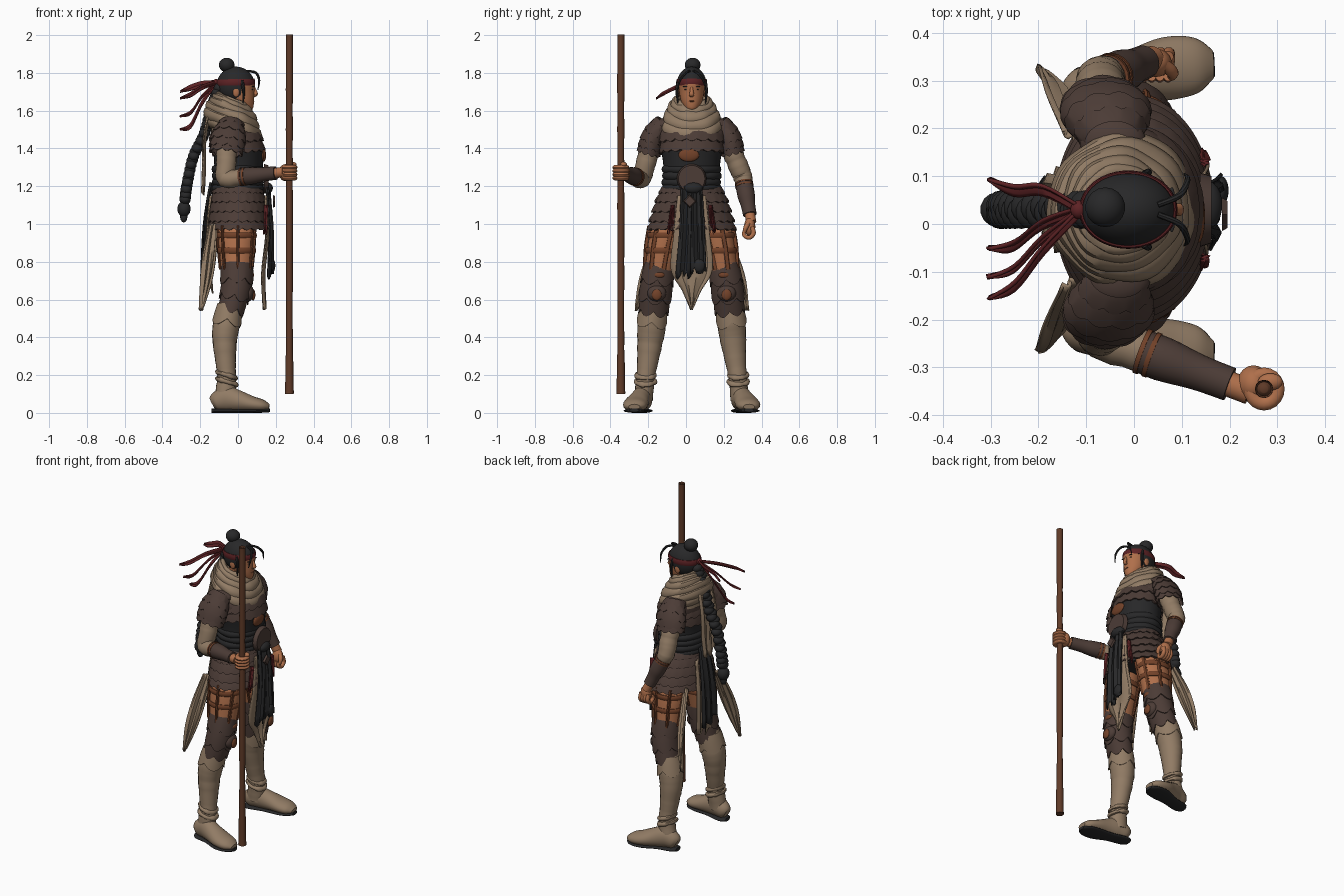
import bpy, bmesh, math, random
from mathutils import Vector as V, Matrix

if "Cube" in bpy.data.objects:
    bpy.data.objects.remove(bpy.data.objects["Cube"])
random.seed(4)
C = 0.03  # sideways middle of the body


def material(name, r, g, b):
    m = bpy.data.materials.new(name)
    m.diffuse_color = (r, g, b, 1)
    m.use_nodes = True
    m.node_tree.nodes["Principled BSDF"].inputs["Base Color"].default_value = m.diffuse_color
    return m


ARMOUR = material("dark brown armour", .072, .045, .037)
CLOTH = material("beige cloth", .285, .2, .13)
BLACK = material("charcoal", .021, .021, .022)
SKIN = material("skin", .43, .16, .07)
LEATHER = material("tan leather", .17, .054, .022)
RED = material("dark red", .11, .016, .018)
WOOD = material("staff wood", .115, .043, .021)


def finish(name, bm, mat):
    bmesh.ops.recalc_face_normals(bm, faces=bm.faces)
    me = bpy.data.meshes.new(name)
    bm.to_mesh(me)
    bm.free()
    me.materials.append(mat)
    ob = bpy.data.objects.new(name, me)
    bpy.context.collection.objects.link(ob)
    return ob


def spline(pts, k=5):
    """Catmull-Rom through tuples of any length."""
    P = [pts[0]] + list(pts) + [pts[-1]]
    out = []
    for i in range(1, len(P) - 2):
        for j in range(k):
            t = j / k
            out.append(tuple(.5 * (2*b + (c-a)*t + (2*a-5*b+4*c-d)*t*t + (3*b-a-3*c+d)*t**3)
                             for a, b, c, d in zip(*P[i-1:i+3])))
    return out + [tuple(pts[-1])]


def frame(P, i, ref, flat=False):
    t = V(P[min(i+1, len(P)-1)][:3]) - V(P[max(i-1, 0)][:3])
    t = V((0, 0, 1)) if flat else t.normalized()
    u = V(ref)
    u = (u - t * u.dot(t)).normalized()
    return t, u, t.cross(u)


def bridge(bm, rings, closed=False):
    n = len(rings[0])
    for i in range(len(rings) - (not closed)):
        a, b = rings[i], rings[(i+1) % len(rings)]
        for j in range(n):
            bm.faces.new((a[j], a[(j+1) % n], b[(j+1) % n], b[j]))


def tube(name, pts, mat, ref=(1, 0, 0), n=20, k=5, flat=False, wob=0):
    """Capped loft; points are x, y, z, radius along ref, radius across."""
    P = spline([p if len(p) == 5 else p + (p[3],) for p in pts], k)
    bm, rings = bmesh.new(), []
    for i, p in enumerate(P):
        _, u, v = frame(P, i, ref, flat)
        f = 1 + wob * random.uniform(-1, 1)
        rings.append([bm.verts.new(V(p[:3]) + u*p[3]*f*math.cos(a) + v*p[4]*f*math.sin(a))
                      for a in (j*math.tau/n for j in range(n))])
    bridge(bm, rings)
    bm.faces.new(rings[0])
    bm.faces.new(rings[-1])
    return finish(name, bm, mat)


def lames(name, pts, count, mat=ARMOUR, scallops=14, depth=.014, ref=(1, 0, 0)):
    """Overlapping flared rows with scalloped lower edges."""
    P = spline([p if len(p) == 5 else p + (p[3],) for p in pts], 24)
    bm, n, last = bmesh.new(), 84, len(P) - 1
    for i in range(count):
        rings = []
        for t, f, s in ((i, .95, 0), (i+.5, 1.02, 0), (i+1, 1.06, 1), (i+.98, .98, 1)):
            q = min(last, round(t / count * last))
            p = P[q]
            d, u, v = frame(P, q, ref)
            rings.append([bm.verts.new(V(p[:3]) + (u*p[3]*math.cos(a) + v*p[4]*math.sin(a))*f
                          + d*s*depth*abs(math.sin(a*scallops/2 + i*math.pi/2)))
                          for a in (j*math.tau/n for j in range(n))])
        bridge(bm, rings)
    return finish(name, bm, mat)


def hoop(name, c, rx, ry, r, mat, rz=None, tilt=0, wob=0, n=48):
    """Closed band around a part; tilt drops the +x side."""
    bm, rings, ph = bmesh.new(), [], random.uniform(0, 6)
    for i in range(n):
        a = i*math.tau/n
        w = 1 + wob*(math.sin(3*a+ph) + .6*math.sin(7*a+2*ph))
        ring = []
        for j in range(10):
            b = j*math.tau/10
            e = r*w*math.cos(b)
            x, y = (rx+e)*math.cos(a), (ry+e)*math.sin(a)
            ring.append(bm.verts.new((c[0]+x, c[1]+y, c[2] + (rz or r)*w*math.sin(b) - tilt*x)))
        rings.append(ring)
    bridge(bm, rings, True)
    return finish(name, bm, mat)


def blobs(name, items, mat, seg=18):
    bm = bmesh.new()
    for x, y, z, a, b, c in items:
        bmesh.ops.create_uvsphere(bm, u_segments=seg, v_segments=seg//2+2, radius=1,
                                  matrix=Matrix.Translation((x, y, z)) @ Matrix.Diagonal((a, b, c, 1)))
    return finish(name, bm, mat)


def ribbon(name, pts, mat, d=(0, 1, 0), fold=.008, jag=.03, m=8):
    """Hanging cloth strip; points are x, y, z, width along d."""
    P = spline(pts, 5)
    bm, rows, d = bmesh.new(), [], V(d).normalized()
    for i, p in enumerate(P):
        t = frame(P, i, (1, .1, 0))[0]
        nor = d.cross(t)
        rows.append([bm.verts.new(V(p[:3]) + d*p[3]*(j/m-.5) + nor*fold*math.sin(j*1.9+i*.1)
                     + (t*random.uniform(-jag, jag) if i == len(P)-1 else V())) for j in range(m+1)])
    for a, b in zip(rows, rows[1:]):
        for j in range(m):
            bm.faces.new((a[j], a[j+1], b[j+1], b[j]))
    ob = finish(name, bm, mat)
    s = ob.modifiers.new("thickness", "SOLIDIFY")
    s.thickness, s.offset = .007, 0
    return ob


# legs, boots and knee guards
for s, side in ((-1, "right"), (1, "left")):
    Y = lambda off: C + s*off
    tube(side+"_thigh", [(0, Y(.1), 1.06, .09, .07), (-.005, Y(.138), .94, .1, .085),
                         (-.005, Y(.163), .8, .088, .08), (-.01, Y(.185), .66, .075, .07)], SKIN)
    for z, o, r in ((.94, .14, .1), (.86, .155, .096)):
        hoop(side+"_thigh_strap", (-.007, Y(o), z), r, r-.011, .007, LEATHER, .016)
    for i in range(7):
        a = i*math.tau/7 + .3
        tube(side+"_thigh_vertical_strap", [(-.008+r*math.cos(a), Y(o)+(r-.01)*math.sin(a), z, .008, .013)
             for z, o, r in ((.99, .13, .102), (.88, .152, .098), (.76, .17, .086))], LEATHER, n=8, k=3)
    lames(side+"_knee_guard", [(-.005, Y(.17), .79, .086, .08), (-.01, Y(.188), .66, .08, .085),
                               (-.035, Y(.2), .55, .066, .076)], 3, scallops=6, depth=.03)
    blobs(side+"_knee_boss", [(.055, Y(.185), .635, .03, .05, .045)], ARMOUR)
    blobs(side+"_knee_patch", [(.08, Y(.185), .625, .012, .026, .03), (.07, Y(.172), .73, .016, .03, .018)], LEATHER)
    tube(side+"_boot_shaft", [(-.03, Y(.198), .6, .06), (-.055, Y(.208), .5, .07, .073),
                              (-.07, Y(.218), .4, .066, .07), (-.066, Y(.232), .28, .054, .056),
                              (-.06, Y(.245), .18, .05, .049), (-.07, Y(.255), .07, .058, .05)], CLOTH, k=6, wob=.025)
    lames(side+"_boot_cuff", [(-.045, Y(.2), .57, .068, .074), (-.057, Y(.21), .49, .073, .076)],
          1, CLOTH, 4, .035)
    for z, r in ((.2, .054), (.165, .057)):
        hoop(side+"_ankle_fold", (-.06, Y(.245), z), r-.008, r-.008, .013, CLOTH, tilt=.3, wob=.15)
    tube(side+"_foot", [(-.137, Y(.25), .05, .03, .025), (-.115, Y(.252), .06, .05, .043),
                        (-.06, Y(.262), .075, .065, .05), (0, Y(.278), .064, .056, .056),
                        (.07, Y(.295), .048, .042, .066), (.13, Y(.302), .038, .032, .058),
                        (.165, Y(.304), .032, .014, .03)], CLOTH, ref=(0, 0, 1))
    tube(side+"_sole", [(-.14, Y(.25), .011, .011, .025), (-.11, Y(.252), .011, .011, .046),
                        (-.02, Y(.272), .011, .011, .046), (.07, Y(.295), .011, .011, .062),
                        (.135, Y(.302), .012, .011, .054), (.168, Y(.304), .014, .01, .025)],
         BLACK, ref=(0, 0, 1))
    # hanging side cloths and red lining
    ribbon(side+"_back_tail", [(-.13, Y(.15), 1.0, .05), (-.15, Y(.215), .84, .08),
                               (-.168, Y(.262), .7, .07), (-.195, Y(.292), .55, .015)], CLOTH, (.6, -.4*s, 0), jag=.01)
    ribbon(side+"_red_lining", [(.15, Y(.1), 1.1, .015), (.145, Y(.112), .97, .03)], RED)

# skirt armour, waist and chest
lames("skirt_armour", [(0, C, 1.21, .125, .15), (0, C, 1.1, .147, .195), (0, C, .98, .158, .226)], 5, scallops=22)
tube("hips", [(0, C, 1.2, .12, .15), (0, C, 1.08, .13, .18), (0, C, 1.0, .1, .14)], BLACK, k=3, flat=True)
tube("torso", [(0, C, 1.19, .118, .145), (0, C, 1.3, .118, .14), (0, C, 1.4, .128, .16),
               (-.01, C, 1.48, .12, .175), (-.035, C, 1.55, .085, .13), (-.035, C, 1.62, .06, .07)], ARMOUR, n=32, flat=True)
tube("corset", [(0, C, 1.18, .13, .15), (0, C, 1.25, .127, .146), (.004, C, 1.33, .13, .152),
                (.004, C, 1.39, .136, .163)], BLACK, n=32, flat=True)
for z in (1.19, 1.22, 1.255, 1.29):
    hoop("waist_sash_fold", (0, C, z), .122, .142, .016, BLACK, .02, wob=.1)
lames("chest_scales", [(-.02, C, 1.54, .088, .13), (-.005, C, 1.47, .125, .165), (.004, C, 1.385, .134, .163)],
      3, scallops=18)
blobs("chest_plate", [(.135, C-.015, 1.365, .014, .055, .035)], LEATHER)
bm = bmesh.new()
bmesh.ops.create_cone(bm, cap_ends=True, segments=32, radius1=.078, radius2=.07, depth=.025,
                      matrix=Matrix.Translation((.15, C, 1.24)) @ Matrix.Rotation(math.pi/2, 4, 'Y'))
finish("belt_disc", bm, ARMOUR)
bm = bmesh.new()
bmesh.ops.create_cone(bm, cap_ends=True, segments=4, radius1=.035, radius2=.028, depth=.012,
                      matrix=Matrix.Translation((.19, C-.01, 1.12)) @ Matrix.Rotation(math.pi/2, 4, 'Y'))
finish("sash_diamond", bm, ARMOUR)

# front and back hanging cloths
ribbon("front_beige_cloth", [(.15, C, 1.15, .15), (.155, C, .95, .19), (.135, C, .76, .22),
                             (.135, C, .65, .1), (.142, C, .55, .01)], CLOTH, jag=.005)
ribbon("front_black_sash_a", [(.155, C-.02, 1.2, .07), (.172, C-.025, .98, .08), (.165, C-.04, .73, .09)], BLACK)
ribbon("front_black_sash_b", [(.16, C+.025, 1.2, .06), (.178, C+.03, .98, .075), (.18, C+.035, .76, .08)], BLACK)
blobs("sash_knots", [(.183, C+.04, .78, .015, .03, .035), (.155, C+.01, 1.19, .03, .05, .03)], BLACK)
ribbon("back_beige_cloth", [(-.14, C, 1.15, .16), (-.16, C, .95, .18), (-.145, C, .68, .13)], CLOTH, jag=.05)
ribbon("back_black_sash", [(-.14, C, 1.22, .09), (-.175, C, 1.0, .13), (-.188, C, .75, .14)], BLACK)

# scarf with folds and back drape
tube("scarf_base", [(-.02, C, 1.48, .12, .15), (-.025, C, 1.56, .115, .13), (-.03, C, 1.64, .08, .085)],
     CLOTH, n=32, flat=True)
for x, z, a, b, r in ((-.025, 1.495, .113, .118, .034), (-.025, 1.53, .115, .125, .04), (-.025, 1.57, .108, .115, .036),
                      (-.027, 1.605, .095, .1, .032), (-.03, 1.635, .084, .088, .025), (-.03, 1.655, .076, .08, .016)):
    hoop("scarf_fold", (x, C, z), a, b, r, CLOTH, tilt=.4, wob=.1)
ribbon("scarf_back_drape", [(-.15, C, 1.6, .14), (-.178, C, 1.45, .15), (-.18, C, 1.3, .13), (-.185, C, 1.19, .1)],
       CLOTH, jag=.04)

# arms: shoulder plates, sleeves, bracers
arms = {"right": ((-.035, -.115, 1.54), (-.06, -.195, 1.385), (-.065, -.235, 1.24), (.2, -.335, 1.27), (0, 0, 1), .3),
        "left": ((-.045, .175, 1.54), (-.065, .245, 1.385), (-.07, .3, 1.25), (.02, .338, 1.05), (1, 0, 0), .16)}
for side, (a, b, e, w, ref, cuff) in arms.items():
    mid = tuple((V(a)*.45 + V(b)*.55) + V((0, .012 if side == "left" else -.012, .01)))
    lames(side+"_shoulder_plates", [a+(.06, .05), mid+(.09, .062), b+(.083, .062)], 5, scallops=10)
    blobs(side+"_shoulder_cap", [(a[0], a[1], a[2]-.015, .07, .055, .035)], ARMOUR)
    tube(side+"_sleeve", [mid+(.056,), b+(.054,), tuple(V(b)*.5+V(e)*.5)+(.052,), e+(.05,),
                          tuple(V(e).lerp(V(w), cuff+.03))+(.043,)], CLOTH, ref=(.5, .5, .5), wob=.04)
    p = [tuple(V(e).lerp(V(w), t)) for t in (cuff, .5, .75, 1)]
    tube(side+"_bracer", [p[0]+(.046,), p[1]+(.046,), p[2]+(.038,), p[3]+(.036,)], ARMOUR, ref=ref)
    for t in (cuff, cuff+.07):
        q = V(e).lerp(V(w), t)
        tube(side+"_bracer_strap", [tuple(q)+(.049,), tuple(q+(V(w)-V(e))*.035)+(.049,)], LEATHER, ref=ref, k=2)
    tube(side+"_wrist", [w+(.027,), tuple(V(w)+(V(w)-V(e)).normalized()*.045)+(.027,)], SKIN, ref=ref)

# hands
SX, SY = .272, -.345
for i in range(4):
    hoop("right_finger", (SX, SY, 1.243+i*.019), .028, .03, .015, SKIN, .012, n=20)
blobs("right_palm", [(.25, -.335, 1.272, .035, .04, .045), (.285, -.33, 1.315, .026, .018, .014)], SKIN)
blobs("left_palm", [(.045, .337, .985, .034, .03, .048)], SKIN)
for i in range(4):
    x = .02 + i*.017
    tube("left_finger", [(x, .35, .985, .012), (x+.002, .357, .95, .013), (x+.002, .335, .928, .012),
                         (x, .308, .94, .011), (x, .308, .965, .009)], SKIN, n=10)
tube("left_thumb", [(.06, .335, 1.01, .013), (.08, .318, .985, .013), (.078, .308, .955, .009)], SKIN, n=10, ref=(0, 1, 0))

# staff
tube("staff", [(SX, SY, .1, .024), (SX, SY, .15, .022), (SX, SY, .5, .018), (SX, SY, 1, .019),
               (SX, SY, 1.5, .018), (SX, SY, 1.96, .019), (SX, SY, 1.99, .016), (SX, SY, 2, .008)],
     WOOD, n=12, flat=True, wob=.08)

# head and face
tube("neck", [(-.025, C, 1.55, .06), (-.015, C, 1.68, .052)], SKIN)
tube("head", [(.05, C, 1.6, .018, .02), (.04, C, 1.615, .04, .036), (.022, C, 1.65, .063, .056),
              (.008, C, 1.7, .079, .066), (.003, C, 1.75, .086, .071), (-.005, C, 1.79, .072, .06)],
     SKIN, n=28, flat=True)
tube("nose", [(.084, C, 1.725, .005, .007), (.091, C, 1.7, .011, .01), (.094, C, 1.685, .01, .014),
              (.083, C, 1.676, .005, .01)], SKIN, n=10)
blobs("ears", [(-.01, C+s*.07, 1.7, .018, .009, .028) for s in (-1, 1)], SKIN)
blobs("lips", [(.081, C, 1.65, .006, .018, .004)], LEATHER)
blobs("eyes", [(.077, C+s*.028, 1.712, .004, .01, .003) for s in (-1, 1)], BLACK)
blobs("brows", [(.079, C+s*.03, 1.728, .006, .017, .003) for s in (-1, 1)], BLACK)

# hair, bun, braid and loose strands
bm = bmesh.new()
bmesh.ops.create_uvsphere(bm, u_segments=40, v_segments=28, radius=1,
                          matrix=Matrix.Translation((-.012, C, 1.735)) @ Matrix.Diagonal((.1, .079, .098, 1)))
cut = [f for f in bm.faces if f.calc_center_median().z < 1.757 and f.calc_center_median().x > .02]
bmesh.ops.delete(bm, geom=cut, context='FACES')
finish("hair", bm, BLACK)
blobs("hair_bun", [(-.06, C+.005, 1.842, .042, .042, .038)], BLACK)
braid = spline([(-.1, 1.72), (-.14, 1.62), (-.178, 1.48), (-.235, 1.36), (-.268, 1.22), (-.28, 1.13)], 6)
blobs("braid", [(x, C+(.006 if i % 2 else -.006), z, .031, .035, .027) for i, (x, z) in enumerate(braid)]
      + [(-.286, C, 1.08, .036, .037, .042), (-.287, C, 1.04, .02, .02, .032)], BLACK, 14)
for s in (-1, 1):
    tube("front_strand", [(.05, C+s*.01, 1.81, .006), (.095, C+s*.03, 1.8, .007), (.112, C+s*.062, 1.76, .006),
                          (.105, C+s*.075, 1.71, .002)], BLACK, ref=(0, 1, 0), n=8)
    tube("side_lock", [(.02, C+s*.07, 1.76, .01), (.03, C+s*.078, 1.7, .008), (.025, C+s*.072, 1.63, .002)], BLACK, n=8)

# headband with trailing tails
hoop("headband", (-.012, C, 1.75), .098, .077, .005, RED, .018, tilt=-.02)
blobs("headband_knot", [(-.115, C, 1.75, .018, .02, .018)], RED)
for y, z, w in ((-.155, 1.665, .034), (.095, 1.7, .036), (-.05, 1.5, .036), (-.11, 1.57, .026)):
    h = 1.75*.5 + z*.5 + .015
    ribbon("headband_tail", [(-.11, C, 1.75, .025), (-.19, C*.5+y*.5+.01, h, w), (-.25, C*.2+y*.8-.01, z+.02, w),
                             (-.305, y, z, .008)], RED, (0, .6, .8), .004, .004, 4)

# smooth shading that keeps sharp edges
bpy.ops.object.select_all(action='SELECT')
bpy.context.view_layer.objects.active = bpy.context.selected_objects[0]
bpy.ops.object.shade_smooth_by_angle(angle=math.radians(40))
